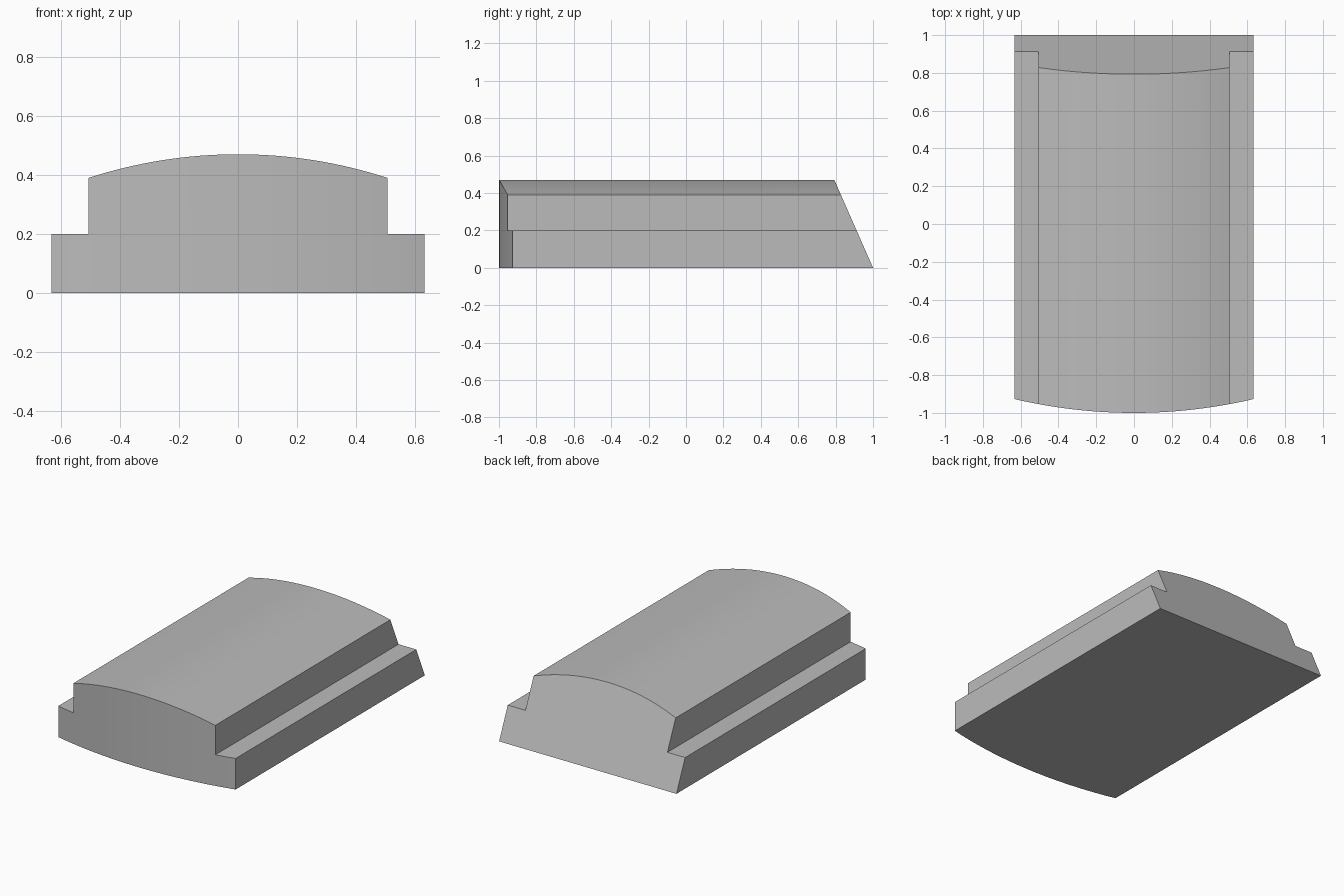
import bpy, bmesh, math

cube = bpy.data.objects.get("Cube")
if cube:
    bpy.data.objects.remove(cube, do_unlink=True)

HALF_BASE, HALF_CROWN = 0.632, 0.506
LEDGE_Z, CROWN_SIDE_Z, CROWN_Z = 0.2, 0.39, 0.47
BACK_SLOPE = (1 - 0.793) / CROWN_Z
SEGMENTS = 32


def arc_drop(x, half, sag):
    """Drop below the peak of a circular arc at offset x."""
    radius = (half * half + sag * sag) / (2 * sag)
    return radius - math.sqrt(radius * radius - x * x)


def front_y(x):
    return -1 + arc_drop(x, HALF_BASE, 0.073)


def crown_z(x):
    return CROWN_Z - arc_drop(x, HALF_CROWN, CROWN_Z - CROWN_SIDE_Z)


# Columns across the width: side ledges on either end, crown between
crown_xs = [HALF_CROWN * (2 * i / SEGMENTS - 1) for i in range(SEGMENTS + 1)]
ledge_xs = [HALF_CROWN + (HALF_BASE - HALF_CROWN) * i / 4 for i in range(1, 5)]
left_xs = [-x for x in reversed(ledge_xs)]
bm = bmesh.new()
cache = {}


def vert(x, z, back=False):
    key = (round(x, 5), round(z, 5), back)
    if key not in cache:
        y = 1 - BACK_SLOPE * z if back else front_y(x)
        cache[key] = bm.verts.new((x, y, z))
    return cache[key]


# Closed cross-section: along the bottom, then back over the top
bottom = [(x, 0) for x in left_xs + crown_xs + ledge_xs]
top = [(x, LEDGE_Z) for x in reversed(ledge_xs)]
top += [(HALF_CROWN, LEDGE_Z)]
top += [(x, crown_z(x)) for x in reversed(crown_xs)]
top += [(-HALF_CROWN, LEDGE_Z)]
top += [(x, LEDGE_Z) for x in reversed(left_xs)]
outline = bottom + top

# Long sides, ledges and crown
for a, b in zip(top, top[1:]):
    bm.faces.new([vert(*a), vert(*b), vert(*b, True), vert(*a, True)])
for end in (-1, 1):
    a, b = (end * HALF_BASE, 0), (end * HALF_BASE, LEDGE_Z)
    bm.faces.new([vert(*a), vert(*b), vert(*b, True), vert(*a, True)])

# Flat underside and sloped back
bm.faces.new([vert(*p) for p in bottom] + [vert(*p, True) for p in reversed(bottom)])
bm.faces.new([vert(*p, True) for p in outline])

# Bowed front, in upright strips
for xs, height in ((left_xs + crown_xs[:1], lambda x: LEDGE_Z),
                   (crown_xs, crown_z),
                   (crown_xs[-1:] + ledge_xs, lambda x: LEDGE_Z)):
    for a, b in zip(xs, xs[1:]):
        ring = [vert(a, 0), vert(b, 0)]
        if xs is crown_xs and b == crown_xs[-1]:
            ring.append(vert(b, LEDGE_Z))
        ring += [vert(b, height(b)), vert(a, height(a))]
        if xs is crown_xs and a == crown_xs[0]:
            ring.append(vert(a, LEDGE_Z))
        bm.faces.new(ring)

bmesh.ops.recalc_face_normals(bm, faces=bm.faces)
mesh = bpy.data.meshes.new("stepped_block")
bm.to_mesh(mesh)
bm.free()
block = bpy.data.objects.new("stepped_block", mesh)
bpy.context.collection.objects.link(block)

# Plain grey material
grey = bpy.data.materials.new("plain_grey")
grey.use_nodes = True
colour = (0.5, 0.5, 0.5, 1)
grey.diffuse_color = colour
for node in grey.node_tree.nodes:
    if node.type == "BSDF_PRINCIPLED":
        node.inputs["Base Color"].default_value = colour
mesh.materials.append(grey)

# Smooth arcs, sharp corners
bpy.ops.object.select_all(action="DESELECT")
block.select_set(True)
bpy.context.view_layer.objects.active = block
bpy.ops.object.shade_smooth_by_angle(angle=math.radians(15))
